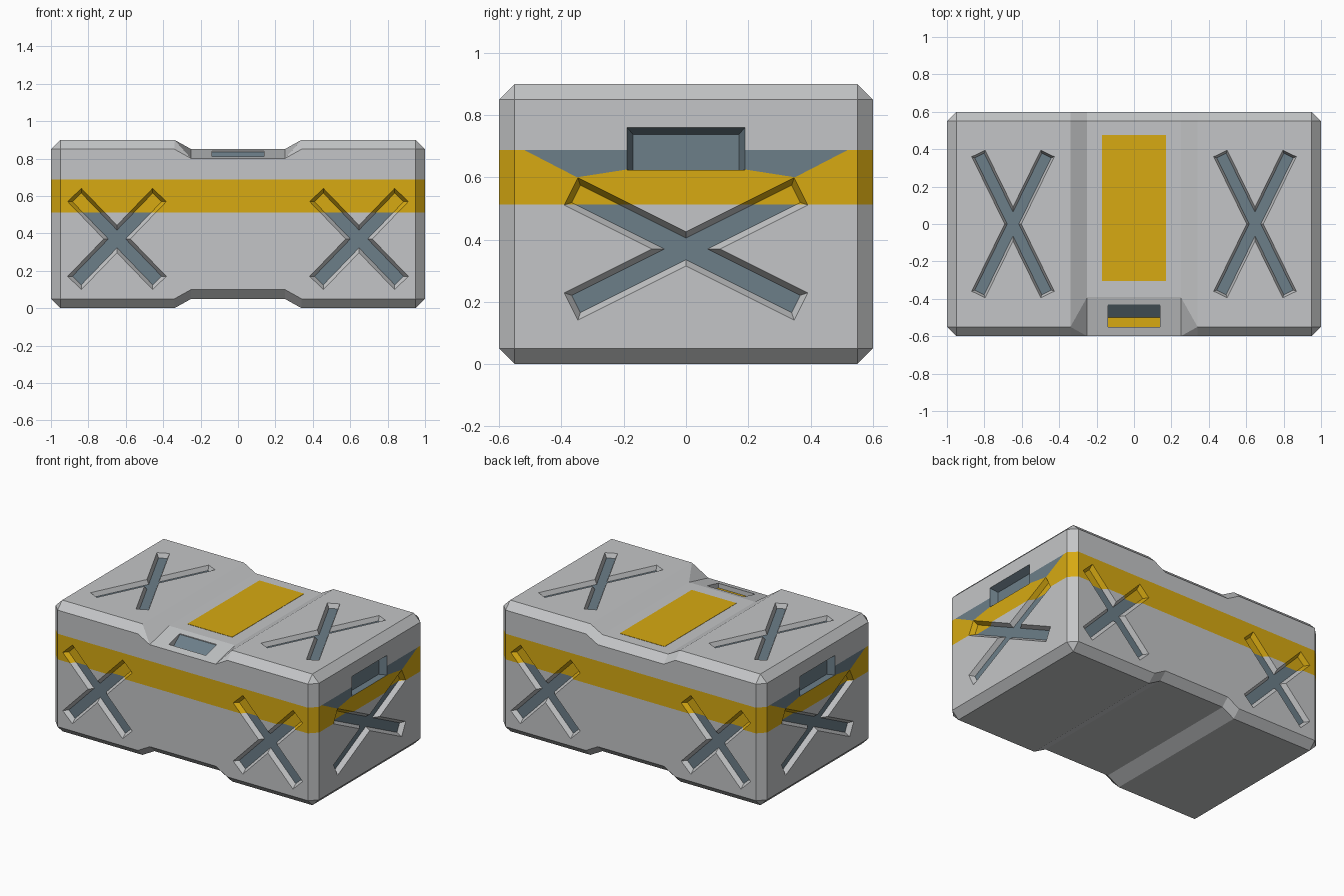
import bpy, bmesh, math
from mathutils import Vector

if "Cube" in bpy.data.objects:
    bpy.data.objects.remove(bpy.data.objects["Cube"])


def material(name, rgb):
    m = bpy.data.materials.new(name)
    m.diffuse_color = (*rgb, 1)
    m.use_nodes = True
    m.node_tree.nodes["Principled BSDF"].inputs["Base Color"].default_value = m.diffuse_color
    return m


GREY, YELLOW, BLUE = 0, 1, 2
mats = [material("light grey", (0.55, 0.56, 0.57)),
        material("yellow", (0.68, 0.40, 0.006)),
        material("steel blue", (0.15, 0.21, 0.25))]


def make_object(name, bm):
    bmesh.ops.recalc_face_normals(bm, faces=bm.faces[:])
    me = bpy.data.meshes.new(name)
    bm.to_mesh(me)
    bm.free()
    for m in mats:
        me.materials.append(m)
    ob = bpy.data.objects.new(name, me)
    bpy.context.collection.objects.link(ob)
    return ob


def loft(bm, rings):
    """Skin a list of point rings and cap both ends."""
    rows = [[bm.verts.new(p) for p in r] for r in rings]
    n = len(rows[0])
    for a, b in zip(rows, rows[1:]):
        for i in range(n):
            j = (i + 1) % n
            bm.faces.new((a[i], a[j], b[j], b[i]))
    bm.faces.new(rows[0][::-1])
    bm.faces.new(rows[-1])


# Crate body: chamfered sections lofted along x, waisted in the middle
def section(x, top, bottom, c=0.05, y=0.6, lip=0.55):
    return [(x, -lip, top), (x, -y, top - c), (x, -y, bottom + c), (x, -0.55, bottom),
            (x, 0.55, bottom), (x, y, bottom + c), (x, y, top - c), (x, 0.55, top)]


half = [(1.0, 0.85, 0.05, 0.0, 0.55), (0.95, 0.9, 0.0), (0.34, 0.9, 0.0),
        (0.25, 0.85, 0.05, 0.05, 0.6, 0.39)]
bm = bmesh.new()
loft(bm, [section(-s[0], *s[1:]) for s in half] + [section(*s) for s in half[::-1]])
bmesh.ops.remove_doubles(bm, verts=bm.verts[:], dist=1e-5)
body = make_object("crate_body", bm)


# Recess cutters
def cross(w, length, angle):
    """Outline of two crossing bars with half-width w."""
    c, s = math.cos(angle), math.sin(angle)
    a = (length * c + w * s, length * s - w * c)
    b = (length * c - w * s, length * s + w * c)
    side, top = w / s, w / c
    return [(side, 0), a, b, (0, top), (-b[0], b[1]), (-a[0], a[1]), (-side, 0),
            (-a[0], -a[1]), (-b[0], -b[1]), (0, -top), (b[0], -b[1]), (a[0], -a[1])]


def cutter(bm, outline, depth, origin, u, v, n, start=-0.6):
    """Tapered plug: outline(0) lies on the surface, outline(1) on the floor."""
    o, u, v, n = map(Vector, (origin, u, v, n))
    loft(bm, [[o + u * p + v * q - n * depth * t for p, q in outline(t)]
              for t in (start, 1)])


X, Y, Z = (1, 0, 0), (0, 1, 0), (0, 0, 1)
D = 0.03
bm = bmesh.new()
for s in (-1, 1):
    # crosses on the lid, front and back
    cutter(bm, lambda t: cross(0.04 - 0.012 * t, 0.42 - 0.012 * t, math.radians(63.9)),
           D, (0.647 * s, 0, 0.9), X, Y, Z)
    for f in (-1, 1):
        cutter(bm, lambda t: cross(0.051 - 0.018 * t, 0.327 - 0.018 * t, math.radians(46)),
               D, (0.647 * s, 0.6 * f, 0.37), X, Z, (0, f, 0))
    # cross and hand hold on each end
    cutter(bm, lambda t: cross(0.049 - 0.018 * t, 0.413 - 0.018 * t, math.radians(26.6)),
           D, (s, 0, 0.37), Y, Z, (s, 0, 0))
    cutter(bm, lambda t: [(-0.19 + 0.02 * t, 0.624), (0.19 - 0.02 * t, 0.624),
                          (0.19 - 0.02 * t, 0.76 - 0.022 * t),
                          (-0.19 + 0.02 * t, 0.76 - 0.022 * t)],
           0.05, (s, 0, 0), Y, Z, (s, 0, 0))
# latch pocket in the front slope
cutter(bm, lambda t: [(-0.43, 0.9), (-0.43, 0.835), (-0.5, 0.78), (-0.55, 0.78), (-0.55, 0.9)],
       0.14, (0, 0, 0), Y, Z, X, start=-1)
cutters = make_object("recess_cutters", bm)
cutters.hide_render = True

mod = body.modifiers.new("recesses", 'BOOLEAN')
mod.operation = 'DIFFERENCE'
mod.solver = 'EXACT'
mod.object = cutters
dg = bpy.context.evaluated_depsgraph_get()
cut_mesh = bpy.data.meshes.new_from_object(body.evaluated_get(dg))
body.modifiers.clear()
body.data = cut_mesh
bpy.data.objects.remove(cutters)
cut_mesh.materials.clear()
for m in mats:
    cut_mesh.materials.append(m)

# Cut the paint edges into the body: stripe and end patches
LOW, HIGH = 0.512, 0.688
LINES = [((0.52, 0.688), (0.35, 0.6)), ((0.35, 0.6), (0.19, 0.625))]
bm = bmesh.new()
bm.from_mesh(cut_mesh)
bmesh.ops.triangulate(bm, faces=bm.faces[:])


def slice_faces(faces, co, no):
    geom = set(faces)
    for f in faces:
        geom.update(f.edges)
        geom.update(f.verts)
    bmesh.ops.bisect_plane(bm, geom=list(geom), plane_co=co, plane_no=no, dist=1e-5)


def end_stripe(f):
    c = f.calc_center_median()
    return abs(c.x) > 0.999 and LOW < c.z < HIGH


for z in (LOW, HIGH):
    slice_faces(bm.faces[:], (0, 0, z), Z)
for (y0, z0), (y1, z1) in LINES:
    for s in (-1, 1):
        slice_faces([f for f in bm.faces if end_stripe(f)],
                    (0, s * y0, z0), (0, s * (z1 - z0), y0 - y1))


# Colour by position and direction
def above(y, z, line):
    (y0, z0), (y1, z1) = line
    return z > z0 + (y - y0) * (z1 - z0) / (y1 - y0)


def colour(f):
    c, n = f.calc_center_median(), f.normal
    x, y = abs(c.x), abs(c.y)
    if 0.94 < x < 0.999 and y < 0.195 and 0.62 < c.z < 0.765:
        return BLUE                                      # hand hold
    if LOW < c.z < HIGH:
        if end_stripe(f) and all(above(y, c.z, l) for l in LINES):
            return BLUE                                  # end patches
        return YELLOW
    if x < 0.1399 and -0.5499 < c.y < -0.4301 and 0.7 < c.z < 0.836:
        if n.z > 0.99:
            return YELLOW                                # latch floor
        if 0.5 < n.z < 0.9:
            return BLUE                                  # latch slope
    floor = ((abs(n.y) > 0.99 and abs(y - 0.57) < 0.002)
             or (abs(n.x) > 0.99 and abs(x - 0.97) < 0.002)
             or (n.z > 0.99 and abs(c.z - 0.87) < 0.002))
    return BLUE if floor else GREY


bm.normal_update()
for f in bm.faces:
    f.material_index = colour(f)
    f.smooth = False
bm.to_mesh(cut_mesh)
bm.free()

# Painted panel on the lid
bm = bmesh.new()
loft(bm, [[(-0.17, -0.305, z), (0.17, -0.305, z), (0.17, 0.475, z), (-0.17, 0.475, z)]
          for z in (0.848, 0.852)])
for f in bm.faces:
    f.material_index = YELLOW
make_object("lid_panel", bm)
